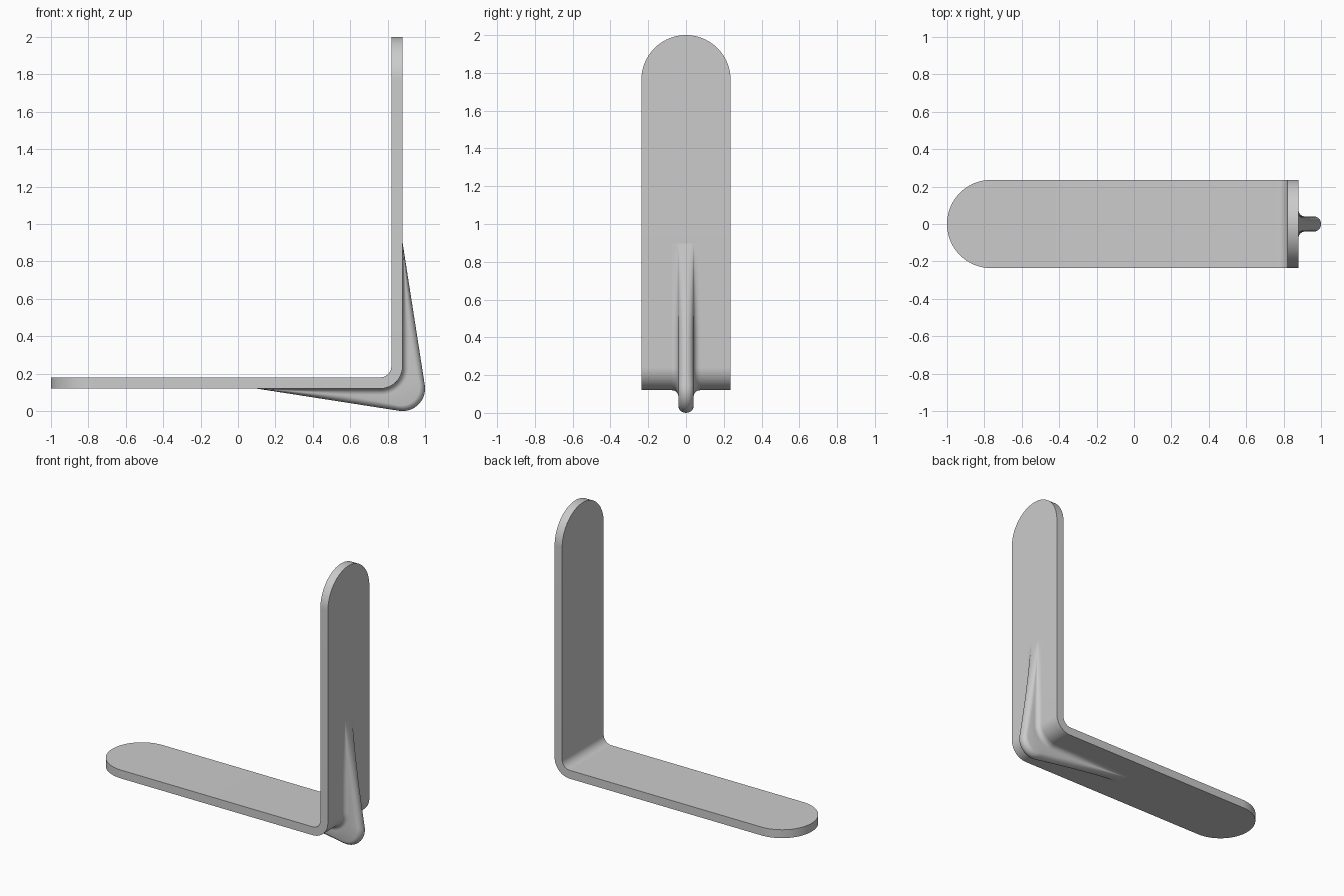
import bpy, bmesh
from math import sin, cos, pi, asin, tan, radians
from mathutils import Vector

cube = bpy.data.objects.get("Cube")
if cube:
    bpy.data.objects.remove(cube, do_unlink=True)

grey = bpy.data.materials.new("plain grey")
grey.use_nodes = True
colour = (0.6, 0.6, 0.6, 1)
grey.diffuse_color = colour
grey.node_tree.nodes["Principled BSDF"].inputs["Base Color"].default_value = colour

BOTTOM, BACK = 0.12, 0.88       # outer faces of the two arms
THICK, HALF = 0.06, 0.236       # plate thickness and half width
BEND = 0.12                     # outer bend radius
centre = Vector((BACK - BEND, 0, BOTTOM + BEND))


def loft(name, rings, angle):
    """Skin closed rings of equal length and cap both ends."""
    bm = bmesh.new()
    loops = [[bm.verts.new(p) for p in ring] for ring in rings]
    n = len(loops[0])
    for a, b in zip(loops, loops[1:]):
        for i in range(n):
            j = (i + 1) % n
            bm.faces.new((a[i], a[j], b[j], b[i]))
    bm.faces.new(loops[0])
    bm.faces.new(loops[-1])
    bmesh.ops.remove_doubles(bm, verts=bm.verts, dist=0.00002)
    bmesh.ops.recalc_face_normals(bm, faces=bm.faces)
    mesh = bpy.data.meshes.new(name)
    bm.to_mesh(mesh)
    bm.free()
    mesh.materials.append(grey)
    obj = bpy.data.objects.new(name, mesh)
    bpy.context.collection.objects.link(obj)
    bpy.ops.object.select_all(action="DESELECT")
    obj.select_set(True)
    bpy.context.view_layer.objects.active = obj
    bpy.ops.object.shade_smooth_by_angle(angle=radians(angle))


def bend_stations(steps):
    """Outer surface points and outward directions round the bend."""
    for i in range(steps + 1):
        a = -pi / 2 + pi / 2 * i / steps
        out = Vector((cos(a), 0, sin(a)))
        yield centre + out * BEND, out


# Bent plate with round ends
down, right = Vector((0, 0, -1)), Vector((1, 0, 0))
arcs = [(HALF * (1 - cos(a)), HALF * sin(a)) for a in
        (pi / 2 * i / 24 for i in range(25))]
stations = [(Vector((-1 + d, 0, BOTTOM)), down, w) for d, w in arcs]
stations += [(p, out, HALF) for p, out in bend_stations(16)]
stations += [(Vector((BACK, 0, 2 - d)), right, w) for d, w in reversed(arcs)]
across = Vector((0, 1, 0))
loft("bent_plate", [[p - across * w, p + across * w,
                     p + across * w - out * THICK, p - across * w - out * THICK]
                    for p, out, w in stations], 30)

# Corner rib: two tapering runs that meet in a round heel
REACH, HEEL, RAD, FILLET = 0.78, 0.12, 0.04, 0.035
slope = asin(HEEL / REACH)
heel = Vector((BACK, 0, BOTTOM))


def rib_height(out):
    """Distance from the bend surface to the rib outline along a direction."""
    s, c = max(abs(out.x), abs(out.z)), min(abs(out.x), abs(out.z))
    # hit on the straight run, measured in a frame mirrored on the diagonal
    run = REACH - BEND
    dist = (run * tan(slope) + BEND) / (s - c * tan(slope))
    if run + dist * c < REACH - HEEL * sin(slope):
        return dist - BEND
    rel = heel - centre
    along = rel.dot(out)
    return along + (along ** 2 - rel.length_squared + HEEL ** 2) ** 0.5 - BEND


def rib_ring(p, out, h):
    """Rounded crest with filleted feet; flattened where the rib is low."""
    full = max(h, RAD + FILLET)
    half = [(RAD + FILLET, -0.01 * full / h)]
    for i in range(9):
        a = pi / 2 * i / 8
        half.append((RAD + FILLET * (1 - sin(a)), FILLET * (1 - cos(a))))
    for i in range(1, 9):
        a = pi / 2 * i / 8
        half.append((RAD * cos(a), full - RAD + RAD * sin(a)))
    outline = half + [(-w, t) for w, t in reversed(half[:-1])]
    return [p + across * w + out * t * h / full for w, t in outline]


rings = []
for i in range(24):
    d = max(0.003, (REACH - BEND) * i / 24)
    rings.append(rib_ring(Vector((BACK - REACH + d, 0, BOTTOM)), down, d * tan(slope)))
rings += [rib_ring(p, out, rib_height(out)) for p, out in bend_stations(32)]
for i in reversed(range(24)):
    d = max(0.003, (REACH - BEND) * i / 24)
    rings.append(rib_ring(Vector((BACK, 0, BOTTOM + REACH - d)), right, d * tan(slope)))
loft("corner_rib", rings, 40)
